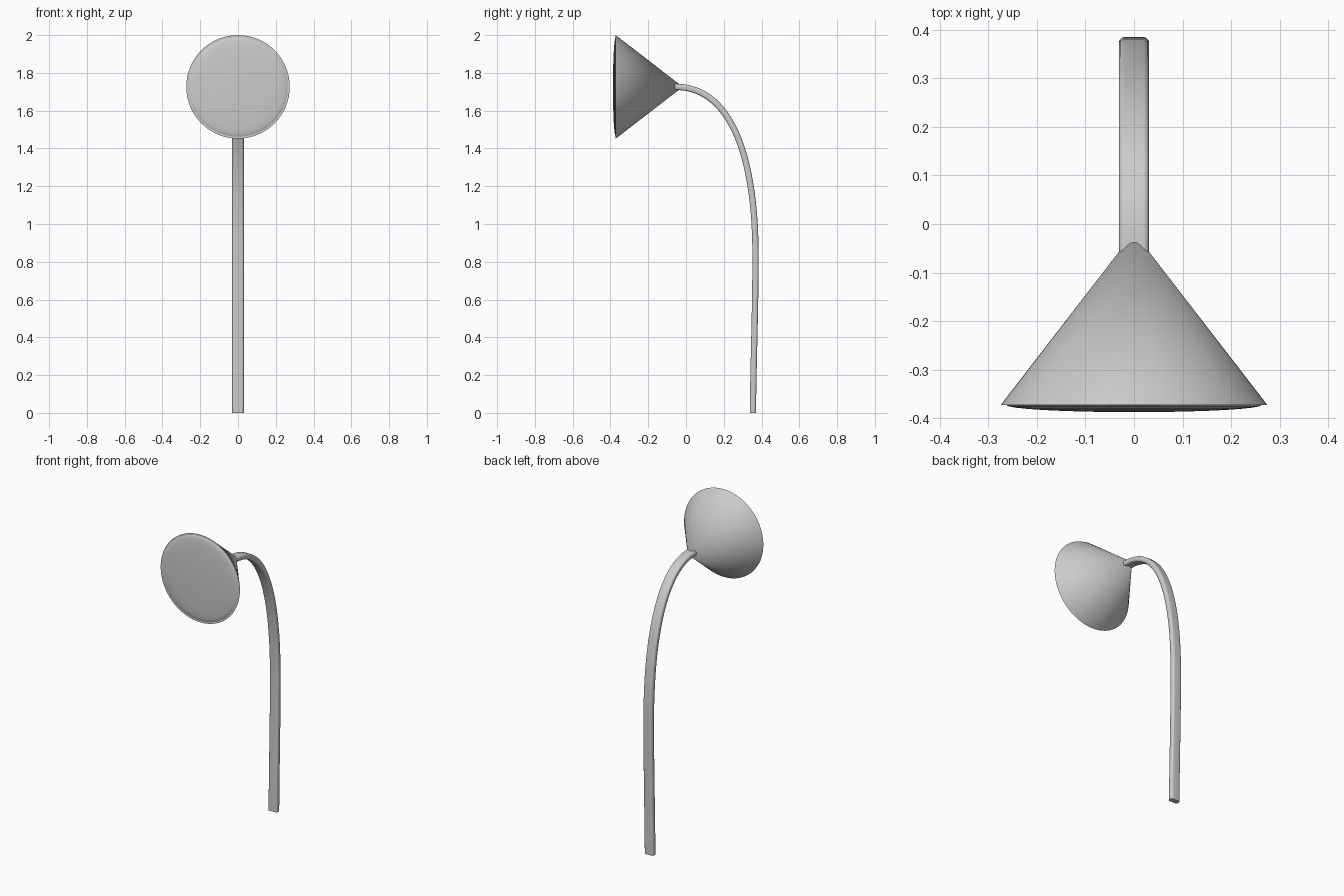
import bpy, bmesh, math
from mathutils import Vector

cube = bpy.data.objects.get("Cube")
if cube:
    bpy.data.objects.remove(cube, do_unlink=True)

grey = bpy.data.materials.new("light grey")
grey.use_nodes = True
colour = (0.6, 0.6, 0.6, 1)
grey.diffuse_color = colour
grey.node_tree.nodes["Principled BSDF"].inputs["Base Color"].default_value = colour

HEAD_Z = 1.726


def finish(bm, name, smooth_angle=None):
    bmesh.ops.recalc_face_normals(bm, faces=bm.faces)
    mesh = bpy.data.meshes.new(name)
    bm.to_mesh(mesh)
    bm.free()
    obj = bpy.data.objects.new(name, mesh)
    bpy.context.collection.objects.link(obj)
    mesh.materials.append(grey)
    if smooth_angle:
        bpy.ops.object.select_all(action='DESELECT')
        obj.select_set(True)
        bpy.context.view_layer.objects.active = obj
        bpy.ops.object.shade_smooth_by_angle(angle=math.radians(smooth_angle))
    return obj


def bridge(bm, a, b):
    n = len(a)
    for i in range(n):
        bm.faces.new((a[i], a[(i + 1) % n], b[(i + 1) % n], b[i]))


def revolve(name, profile, sides, smooth_angle=None):
    """Lathe (radius, y) pairs around the horizontal axis of the head."""
    bm = bmesh.new()
    rings = []
    for r, y in profile:
        angles = [math.tau * i / sides for i in range(sides)]
        rings.append([bm.verts.new((r * math.sin(a), y, HEAD_Z + r * math.cos(a)))
                      for a in angles])
    for a, b in zip(rings, rings[1:]):
        bridge(bm, a, b)
    bmesh.ops.remove_doubles(bm, verts=bm.verts, dist=0.00001)
    return finish(bm, name, smooth_angle)


# Conical shade with a narrow flat rim
revolve("lamp_shade", [(0, -0.017), (0.274, -0.372), (0.262, -0.372)], 64, 15)

# Shallow domed lens closing the shade
dome = [(0.263 * math.sin(t * math.pi / 16), -0.372 - 0.015 * math.cos(t * math.pi / 16))
        for t in range(9)]
revolve("lens", dome, 64, 40)


# Stem path: nearly straight post, then a bend into the shade
def bezier(p, steps):
    for i in range(steps + 1):
        t = i / steps
        s = 1 - t
        yield (p[0] * s**3 + p[1] * 3 * s * s * t + p[2] * 3 * s * t * t + p[3] * t**3)


post = [Vector(v) for v in ((0.354, 0), (0.357, 0.28), (0.368, 0.55), (0.368, 0.83))]
bend = [Vector(v) for v in ((0.368, 0.83), (0.368, 1.4), (0.22, 1.73), (-0.06, HEAD_Z))]
path = list(bezier(post, 10)) + list(bezier(bend, 28))[1:]

# Rounded rectangular cross-section, wide in x
half_w, half_t, radius = 0.031, 0.0165, 0.012
section = []
for k, (sx, sy) in enumerate(((1, 1), (-1, 1), (-1, -1), (1, -1))):
    for j in range(6):
        a = math.pi / 2 * (k + j / 5)
        section.append((sx * (half_w - radius) + radius * math.cos(a),
                        sy * (half_t - radius) + radius * math.sin(a)))

bm = bmesh.new()
rings = []
for i, p in enumerate(path):
    tangent = (path[min(i + 1, len(path) - 1)] - path[max(i - 1, 0)]).normalized()
    if i == 0:
        tangent = Vector((0, 1))
    normal = Vector((tangent.y, -tangent.x))
    rings.append([bm.verts.new((x, p.x + normal.x * d, p.y + normal.y * d))
                  for x, d in section])
for a, b in zip(rings, rings[1:]):
    bridge(bm, a, b)
bm.faces.new(rings[0])
bm.faces.new(rings[-1])
finish(bm, "curved_stem", 40)
